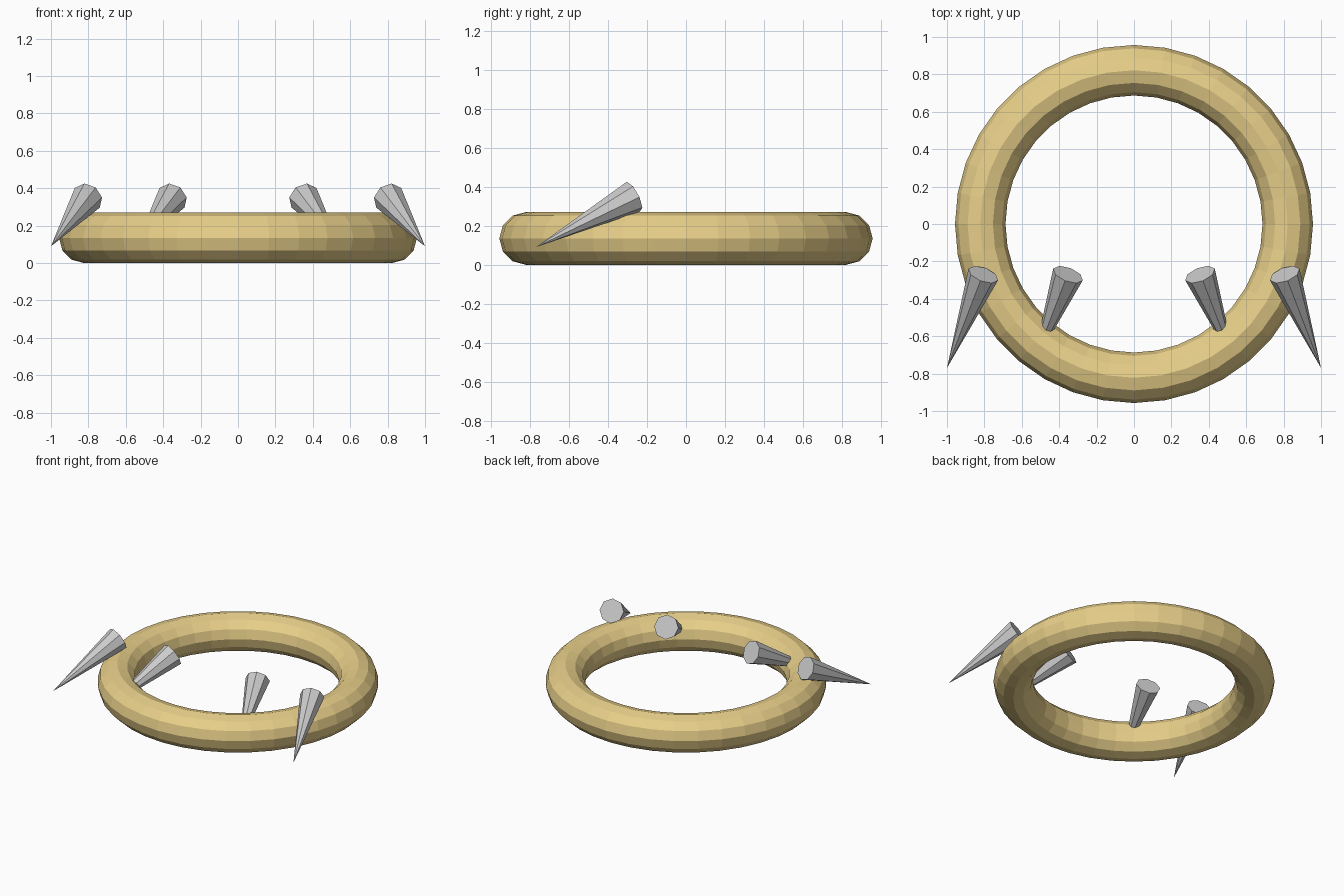
import bpy, math
from mathutils import Vector

if "Cube" in bpy.data.objects:
    bpy.data.objects.remove(bpy.data.objects["Cube"])

# Gold ring, low-poly with flat faces
R, r = 0.822, 0.135
bpy.ops.mesh.primitive_torus_add(major_radius=R, minor_radius=r, major_segments=36,
                                 minor_segments=12, location=(0, 0, r))
ring = bpy.context.object
ring.name = "ring"
gold = bpy.data.materials.new("gold")
gold.diffuse_color = (0.80, 0.62, 0.25, 1)
gold.use_nodes = True
gold.node_tree.nodes["Principled BSDF"].inputs["Base Color"].default_value = gold.diffuse_color
ring.data.materials.append(gold)


def spike(name, base, tip, radius, side, sides=8):
    """Faceted cone from base centre to tip; side = -1 left, 1 right (mirrored)."""
    base, tip = Vector(base), Vector(tip)
    d = (tip - base).normalized()
    u = Vector((1, 0, 0))
    u = (u - d * u.dot(d)).normalized()
    v = u.cross(d)
    if v.z < 0:
        v = -v
    verts = []
    for k in range(sides):
        a = math.radians(11) + math.tau * k / sides
        p = base + radius * (math.cos(a) * u + math.sin(a) * v)
        verts.append(p)
    verts.append(tip)
    faces = [(k, (k + 1) % sides, sides) for k in range(sides)] + [tuple(range(sides))[::-1]]
    if side > 0:
        verts = [Vector((-p.x, p.y, p.z)) for p in verts]
        faces = [f[::-1] for f in faces]
    # keep normals pointing outward
    n = (verts[1] - verts[0]).cross(verts[2] - verts[1])
    if n.dot(verts[-1] - verts[0]) < 0:
        faces = [f[::-1] for f in faces]
    if side > 0:
        faces = [f[::-1] for f in faces] if n.dot(verts[-1] - verts[0]) < 0 else faces
        if n.dot(verts[-1] - verts[0]) > 0:
            faces = [f[::-1] for f in faces]
    me = bpy.data.meshes.new(name)
    me.from_pydata([tuple(p) for p in verts], [], faces)
    me.update()
    ob = bpy.data.objects.new(name, me)
    bpy.context.collection.objects.link(ob)


# Two spikes on each side, tips pointing forward, outward and down
for side, label in ((-1, "left"), (1, "right")):
    for part, tip_x in (("outer", 1.0), ("inner", 0.547)):
        spike(f"{label}_{part}_spike", (-(tip_x - 0.194), -0.27, 0.349),
              (-tip_x, -0.77, 0.09), 0.085, side)
